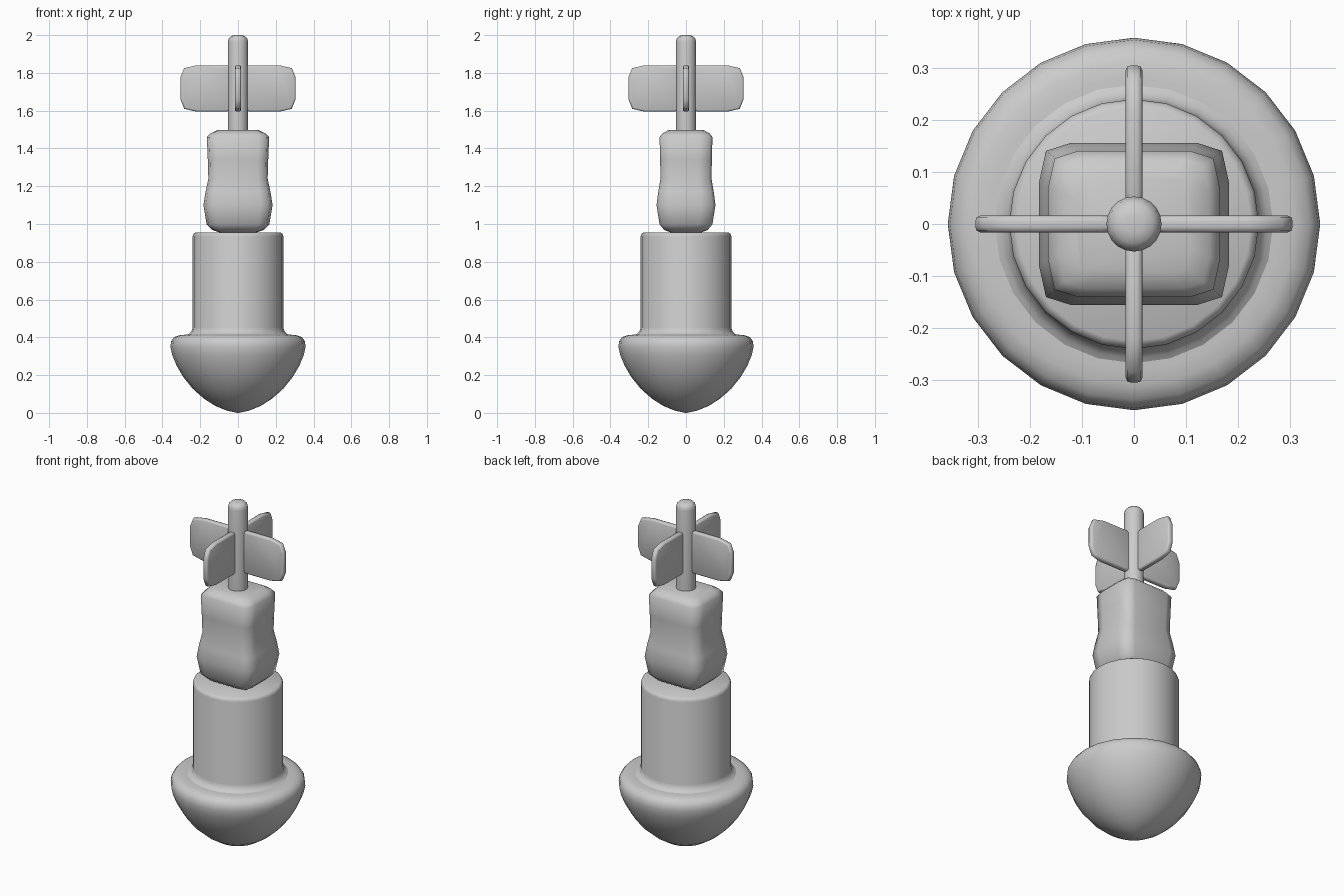
import bpy, bmesh, math
from mathutils import Matrix

if "Cube" in bpy.data.objects:
    bpy.data.objects.remove(bpy.data.objects["Cube"])


def finish(name, bm, angle):
    bmesh.ops.recalc_face_normals(bm, faces=bm.faces)
    mesh = bpy.data.meshes.new(name)
    bm.to_mesh(mesh)
    bm.free()
    ob = bpy.data.objects.new(name, mesh)
    bpy.context.collection.objects.link(ob)
    bpy.ops.object.select_all(action='DESELECT')
    ob.select_set(True)
    bpy.context.view_layer.objects.active = ob
    bpy.ops.object.shade_smooth_by_angle(angle=math.radians(angle))
    return ob


def loft(name, rings, angle=50, matrix=None):
    """Skin a stack of equal-length point rings and cap both ends."""
    bm = bmesh.new()
    loops = [[bm.verts.new(p) for p in ring] for ring in rings]
    n = len(loops[0])
    for a, b in zip(loops, loops[1:]):
        for i in range(n):
            j = (i + 1) % n
            bm.faces.new((a[i], a[j], b[j], b[i]))
    bm.faces.new(loops[0])
    bm.faces.new(loops[-1])
    if matrix:
        bm.transform(matrix)
    return finish(name, bm, angle)


def lathe(name, profile, n=24, angle=50):
    return loft(name, [[(r * math.cos(math.tau * i / n), r * math.sin(math.tau * i / n), z)
                        for i in range(n)] for r, z in profile], angle)


# Rounded bowl at the bottom
lathe("base_bowl", [(0.004, 0), (0.06, 0.012), (0.12, 0.037), (0.18, 0.075), (0.24, 0.128),
                    (0.29, 0.19), (0.325, 0.25), (0.348, 0.305), (0.358, 0.35), (0.354, 0.38),
                    (0.338, 0.402), (0.31, 0.411), (0.28, 0.414), (0.2, 0.414)])

# Cylinder with flared foot and softened rim
lathe("drum", [(0.2, 0.40), (0.275, 0.41), (0.258, 0.419), (0.246, 0.432), (0.24, 0.452),
               (0.24, 0.935), (0.236, 0.948), (0.225, 0.955)])

# Waisted box with chamfered corners
quad = [(1, 0.5), (0.925, 0.9), (0.66, 1)]
plan = (quad + [(-x, y) for x, y in reversed(quad)]
        + [(-x, -y) for x, y in quad] + [(x, -y) for x, y in reversed(quad)])
levels = [(0.09, 0.075, 0.953), (0.135, 0.115, 0.968), (0.166, 0.14, 0.998), (0.183, 0.156, 1.10),
          (0.172, 0.147, 1.17), (0.157, 0.135, 1.24), (0.16, 0.137, 1.34),
          (0.165, 0.14, 1.46), (0.145, 0.124, 1.48), (0.11, 0.094, 1.497)]
loft("waisted_block", [[(x * a, y * b, z) for x, y in plan] for a, b, z in levels], 60)

# Rod on top
lathe("top_rod", [(0.053, 1.47), (0.053, 1.965), (0.049, 1.983), (0.037, 1.995), (0.018, 2.0)], 20)

# Four rounded fins around the rod
outline = [(0.03, 1.605), (0.06, 1.595), (0.22, 1.595), (0.285, 1.61), (0.305, 1.66),
           (0.305, 1.775), (0.285, 1.825), (0.22, 1.84), (0.06, 1.84), (0.03, 1.83)]
cx, cz = 0.1675, 1.7175
sections = [(0.93, -0.016), (0.98, -0.013), (1, -0.006), (1, 0.006), (0.98, 0.013), (0.93, 0.016)]
for k in range(4):
    loft(f"fin_{k + 1}", [[(cx + (x - cx) * s, y, cz + (z - cz) * s) for x, z in outline]
                          for s, y in sections], 60, Matrix.Rotation(k * math.pi / 2, 4, 'Z'))
